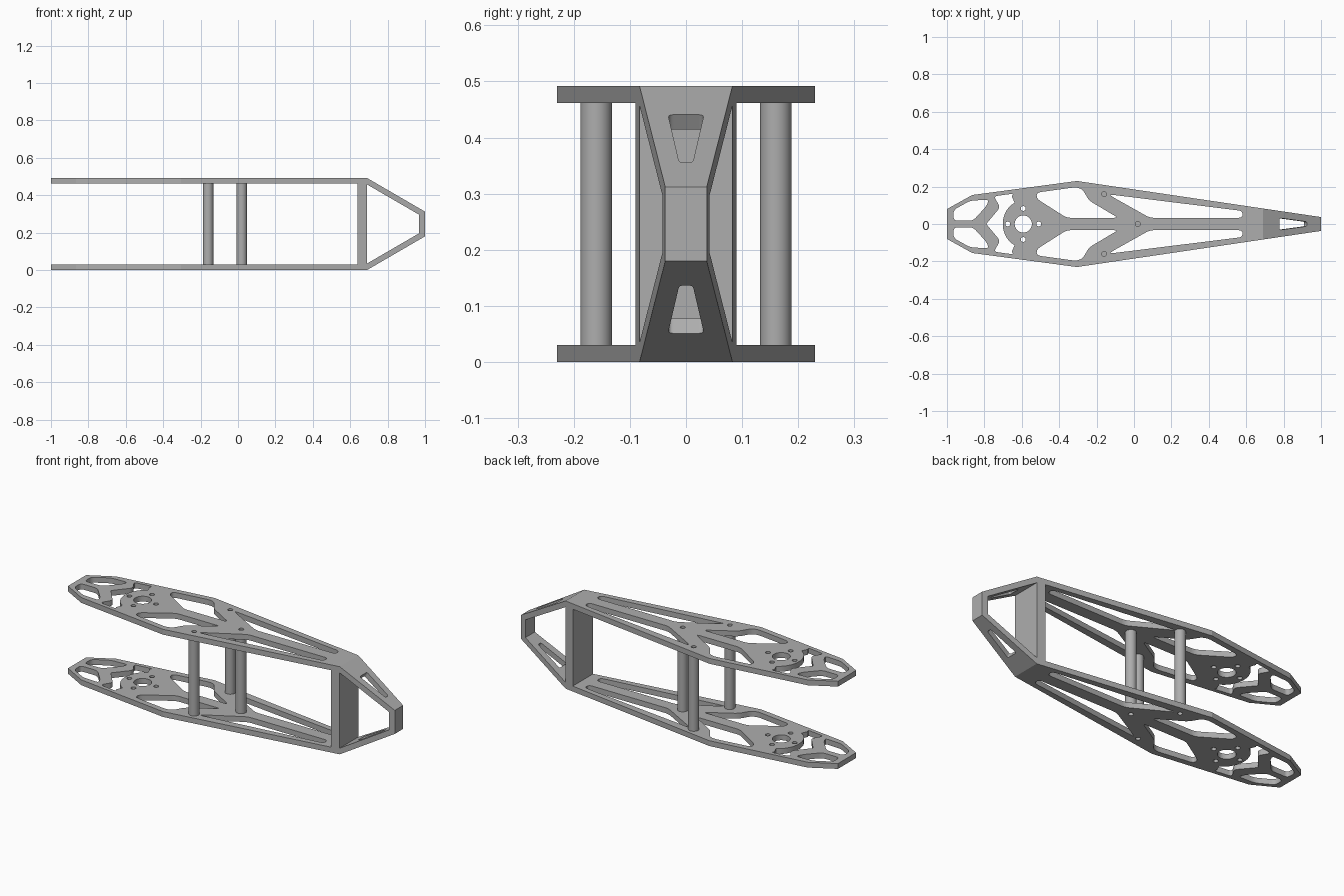
import bpy
import bmesh
from math import cos, sin, pi, radians
from mathutils import Matrix, Vector

if "Cube" in bpy.data.objects:
    bpy.data.objects.remove(bpy.data.objects["Cube"], do_unlink=True)

HEIGHT, PLATE = 0.492, 0.03
NOSE_X, TIP_Z = 0.69, 0.312          # where the nose starts, top of the blunt tip
SLOPE = (HEIGHT - TIP_Z) / (1 - NOSE_X)
MOTOR_X = -0.592
POSTS = [(-0.16, 0.16), (-0.16, -0.16), (0.02, 0)]

grey = bpy.data.materials.new("machined grey")
grey.use_nodes = True
colour = (0.42, 0.42, 0.42, 1)
grey.diffuse_color = colour
grey.node_tree.nodes["Principled BSDF"].inputs["Base Color"].default_value = colour


def circle(x, y, r, n=36):
    return [(x + r * cos(2 * pi * i / n), y + r * sin(2 * pi * i / n)) for i in range(n)]


def rounded(points, d, steps=8):
    """Replace each corner with a short curve."""
    out = []
    for i, p in enumerate(points):
        p = Vector(p)
        a, b = Vector(points[i - 1]), Vector(points[(i + 1) % len(points)])
        start = p + (a - p).normalized() * min(d, (a - p).length * 0.45)
        end = p + (b - p).normalized() * min(d, (b - p).length * 0.45)
        for k in range(steps + 1):
            t = k / steps
            out.append(tuple(start * (1 - t) ** 2 + p * 2 * t * (1 - t) + end * t * t))
    return out


def flip(points):
    return [(x, -y) for x, y in points]


def prism(bm, points, low, high, matrix=Matrix()):
    """Extrude a closed outline from low to high along local z."""
    base = [bm.verts.new(matrix @ Vector((x, y, low))) for x, y in points]
    top = [bm.verts.new(matrix @ Vector((x, y, high))) for x, y in points]
    faces = [bm.faces.new(base), bm.faces.new(top)]
    for i in range(len(base)):
        faces.append(bm.faces.new((base[i - 1], base[i], top[i], top[i - 1])))
    bmesh.ops.recalc_face_normals(bm, faces=faces)


def finish(bm, name):
    mesh = bpy.data.meshes.new(name)
    bm.to_mesh(mesh)
    bm.free()
    mesh.materials.append(grey)
    obj = bpy.data.objects.new(name, mesh)
    bpy.context.collection.objects.link(obj)
    return obj


def smooth(obj):
    bpy.ops.object.select_all(action='DESELECT')
    obj.select_set(True)
    bpy.context.view_layer.objects.active = obj
    bpy.ops.object.shade_smooth_by_angle(angle=radians(14))


# Solid block with the plan outline of the frame
half = [(-1, 0.08), (-0.865, 0.155), (-0.305, 0.23), (1, 0.037)]
bm = bmesh.new()
prism(bm, half + flip(half)[::-1], 0, HEIGHT)
frame = finish(bm, "frame")

# Side openings: main bay, nose bay, and the wedges that taper the nose
side = Matrix.Rotation(pi / 2, 4, 'X')
mid = HEIGHT / 2
inner = HEIGHT - PLATE * (1 + SLOPE ** 2) ** 0.5
inner_end = inner - SLOPE * (0.968 - NOSE_X)
wedge = [(NOSE_X, HEIGHT), (1.1, HEIGHT - SLOPE * (1.1 - NOSE_X)), (1.1, 0.7), (NOSE_X, 0.7)]
bays = bmesh.new()
for shape in (
    [(-1.1, PLATE), (0.64, PLATE), (0.64, HEIGHT - PLATE), (-1.1, HEIGHT - PLATE)],
    [(NOSE_X, HEIGHT - inner), (0.968, HEIGHT - inner_end), (0.968, inner_end), (NOSE_X, inner)],
    wedge,
    [(x, HEIGHT - z) for x, z in wedge],
):
    prism(bays, shape, -0.5, 0.5, side)

# Lightening pockets and bolt holes through both plates
long_pocket = rounded([(-0.13, 0.158), (0.58, 0.07), (0.58, 0.033), (0.085, 0.033),
                       (-0.115, 0.145)], 0.025)
mid_pocket = rounded([(-0.52, 0.168), (-0.31, 0.197), (-0.275, 0.185), (-0.24, 0.125),
                      (-0.085, 0.033), (-0.36, 0.033), (-0.52, 0.135)], 0.025)
tip_pocket = rounded([(-0.965, 0.075), (-0.875, 0.125), (-0.775, 0.13), (-0.79, 0.095),
                      (-0.86, 0.018), (-0.965, 0.018)], 0.022)
arc = [(MOTOR_X - 0.11 * cos(a), 0.125 * sin(a)) for a in
       [radians(65 - 10 * i) for i in range(14)]]
chevron_half = rounded([(-0.79, 0), (-0.715, 0.09), (-0.75, 0.148), (-0.64, 0.163)], 0.02)[9:]
chevron = [(-0.79, 0)] + chevron_half + arc + flip(chevron_half)[::-1]
pockets = bmesh.new()
for shape in (long_pocket, mid_pocket, tip_pocket):
    prism(pockets, shape, -0.1, 0.6)
    prism(pockets, flip(shape), -0.1, 0.6)
prism(pockets, chevron, -0.1, 0.6)
prism(pockets, circle(MOTOR_X, 0, 0.046), -0.1, 0.6)
for dx, dy in ((1, 0), (-1, 0), (0, 1), (0, -1)):
    prism(pockets, circle(MOTOR_X + 0.083 * dx, 0.083 * dy, 0.013), -0.1, 0.6)
for x, y in POSTS:
    prism(pockets, circle(x, y, 0.013), -0.1, 0.6)

# Nose windows, cut square to the sloping faces
window = rounded([(0.102, 0.032), (0.272, 0.012), (0.272, -0.012), (0.102, -0.032)], 0.01)
tilt = Matrix.Translation((NOSE_X, 0, HEIGHT)) @ Matrix.Rotation(radians(30.1), 4, 'Y')
mirror_z = Matrix.Translation((0, 0, HEIGHT)) @ Matrix.Scale(-1, 4, (0, 0, 1))
windows = bmesh.new()
prism(windows, window, -0.05, 0.05, tilt)
prism(windows, window, -0.05, 0.05, mirror_z @ tilt)

# Cut everything, then keep only the finished frame
cutters = [finish(bays, "bay_cutter"), finish(pockets, "pocket_cutter"),
           finish(windows, "window_cutter")]
for cutter in cutters:
    cutter.hide_render = True
    mod = frame.modifiers.new(cutter.name, 'BOOLEAN')
    mod.operation, mod.solver, mod.object = 'DIFFERENCE', 'EXACT', cutter
graph = bpy.context.evaluated_depsgraph_get()
cut_mesh = bpy.data.meshes.new_from_object(frame.evaluated_get(graph))
frame.modifiers.clear()
frame.data = cut_mesh
frame.data.materials.clear()
frame.data.materials.append(grey)
for cutter in cutters:
    bpy.data.objects.remove(cutter, do_unlink=True)
smooth(frame)

# Standoff posts between the plates
for name, (x, y) in zip(("left_post", "right_post", "centre_post"), POSTS):
    bm = bmesh.new()
    prism(bm, circle(x, y, 0.028), PLATE, HEIGHT - PLATE)
    smooth(finish(bm, name))
